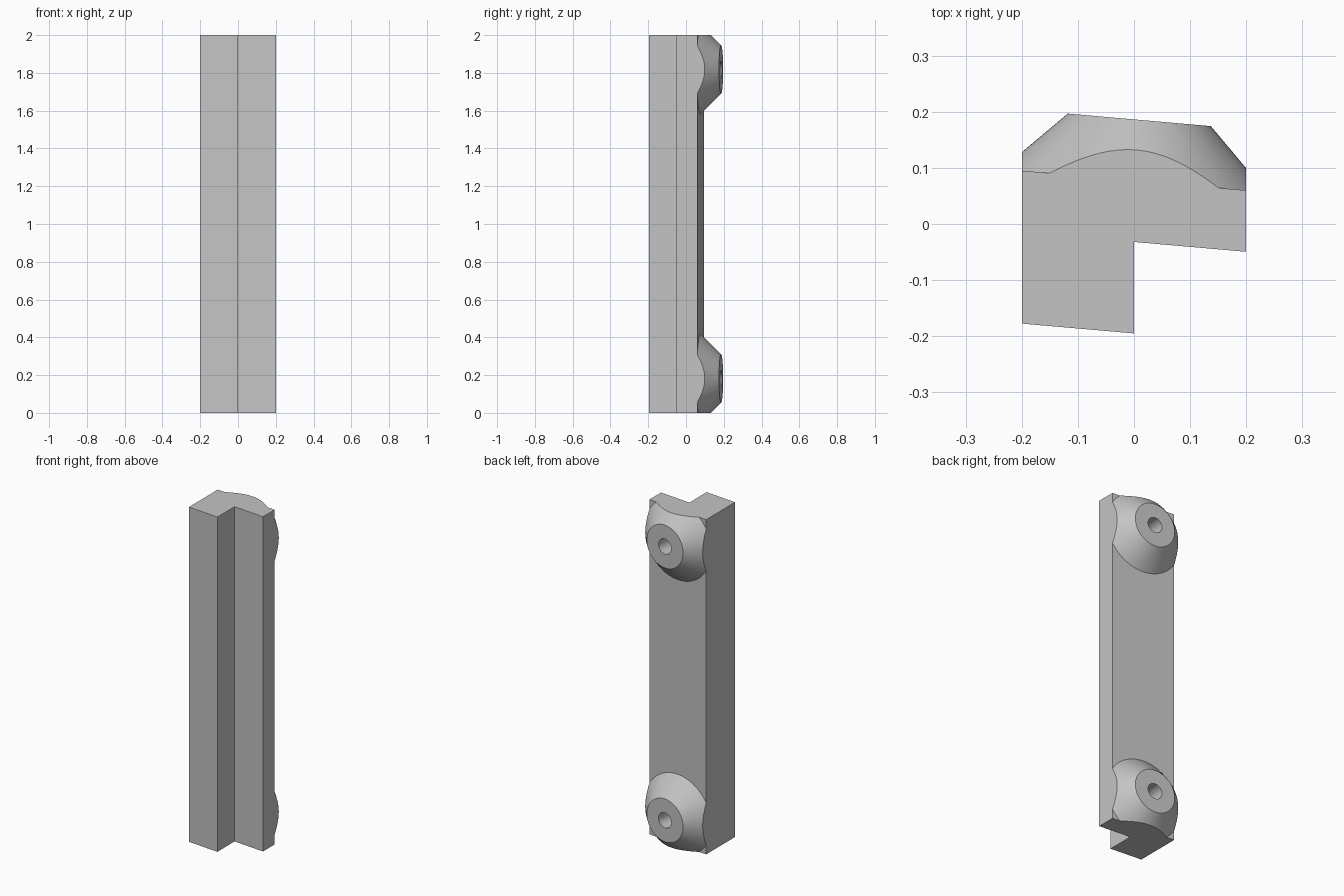
import bpy, bmesh
from math import radians, tan
from mathutils import Matrix

if "Cube" in bpy.data.objects:
    bpy.data.objects.remove(bpy.data.objects["Cube"], do_unlink=True)

TILT = radians(5)          # front and back faces lean away from square
BACK_Y = 0.0775            # back face position on the centre line
BOSS_Z = (0.182, 1.818)
FACE_R, BOSS_H = 0.128, 0.1085
HOLE_R, HOLE_DEPTH = 0.045, 0.14
EMBED = 0.03

grey = bpy.data.materials.new("plain grey")
grey.use_nodes = True
colour = (0.55, 0.55, 0.55, 1)
grey.diffuse_color = colour
grey.node_tree.nodes["Principled BSDF"].inputs["Base Color"].default_value = colour


def finish(bm, name):
    bmesh.ops.recalc_face_normals(bm, faces=bm.faces[:])
    mesh = bpy.data.meshes.new(name)
    bm.to_mesh(mesh)
    bm.free()
    mesh.materials.append(grey)
    obj = bpy.data.objects.new(name, mesh)
    bpy.context.collection.objects.link(obj)
    return obj


def round_part(name, r1, r2, low, high, z):
    """Round part standing on the tilted back face, from low to high along its normal."""
    bm = bmesh.new()
    place = (Matrix.Translation((0, BACK_Y, z)) @ Matrix.Rotation(-TILT, 4, 'Z')
             @ Matrix.Rotation(radians(-90), 4, 'X')
             @ Matrix.Translation((0, 0, (low + high) / 2)))
    bmesh.ops.create_cone(bm, cap_ends=True, segments=96, radius1=r1, radius2=r2,
                          depth=high - low, matrix=place)
    return finish(bm, name)


def combine(target, tool, operation):
    mod = target.modifiers.new(operation, 'BOOLEAN')
    mod.operation, mod.object, mod.solver = operation, tool, 'EXACT'
    bpy.context.view_layer.objects.active = target
    bpy.ops.object.modifier_apply(modifier=mod.name)
    bpy.data.objects.remove(tool, do_unlink=True)


# Stepped bar, made oversize and trimmed later
def sloped(x, offset):
    return x, offset - x * tan(TILT)

outline = [sloped(-0.3, -0.195), sloped(0, -0.195), sloped(0, -0.032),
           sloped(0.3, -0.032), sloped(0.3, BACK_Y), sloped(-0.3, BACK_Y)]
bm = bmesh.new()
base = bm.faces.new([bm.verts.new((x, y, -0.2)) for x, y in outline])
top = bmesh.ops.extrude_face_region(bm, geom=[base])["geom"]
bmesh.ops.translate(bm, vec=(0, 0, 2.4),
                    verts=[v for v in top if isinstance(v, bmesh.types.BMVert)])
bar = finish(bm, "stepped_bar")

# Conical bosses on the back
for z in BOSS_Z:
    boss = round_part("boss", FACE_R + BOSS_H + EMBED, FACE_R, -EMBED, BOSS_H, z)
    combine(bar, boss, 'UNION')

# Trim sides and ends flat
bm = bmesh.new()
bmesh.ops.create_cube(bm, size=1, matrix=Matrix.Translation((0, 0, 1))
                      @ Matrix.Diagonal((0.4, 1, 2, 1)))
combine(bar, finish(bm, "trim_box"), 'INTERSECT')

# Blind screw holes
for z in BOSS_Z:
    hole = round_part("hole", HOLE_R, HOLE_R, BOSS_H - HOLE_DEPTH, BOSS_H + 0.05, z)
    combine(bar, hole, 'DIFFERENCE')

bpy.ops.object.select_all(action='DESELECT')
bar.select_set(True)
bpy.context.view_layer.objects.active = bar
bpy.ops.object.shade_smooth_by_angle(angle=radians(25))
